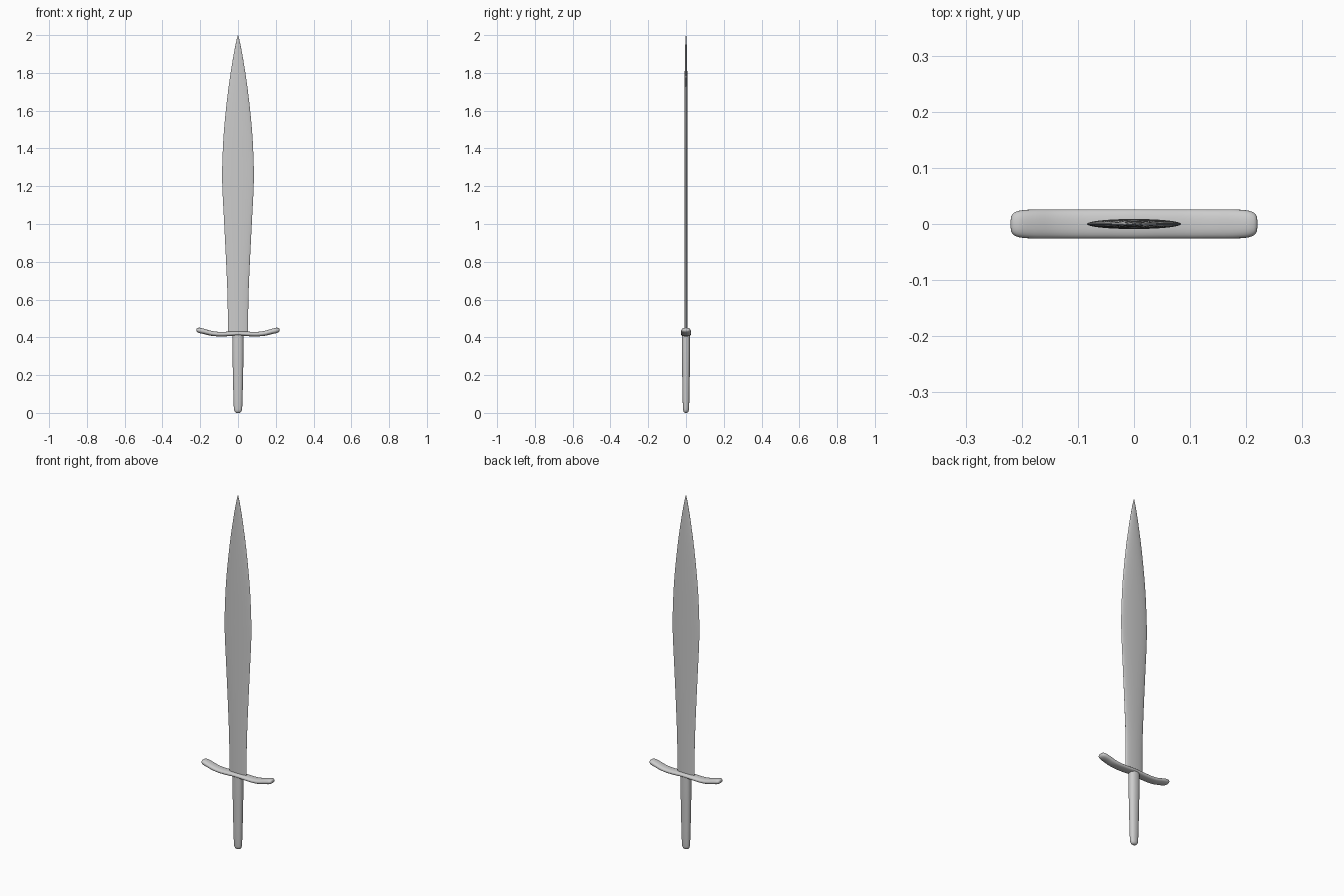
import bpy, bmesh, math
from mathutils import Vector

if "Cube" in bpy.data.objects:
    bpy.data.objects.remove(bpy.data.objects["Cube"])


def loft(name, rings):
    """Skin closed rings of points, capping both ends, with smooth shading."""
    bm = bmesh.new()
    loops = [[bm.verts.new(p) for p in ring] for ring in rings]
    n = len(loops[0])
    for a, b in zip(loops, loops[1:]):
        for i in range(n):
            bm.faces.new((a[i], a[(i + 1) % n], b[(i + 1) % n], b[i]))
    bm.faces.new(loops[0])
    bm.faces.new(loops[-1])
    bmesh.ops.recalc_face_normals(bm, faces=bm.faces)
    mesh = bpy.data.meshes.new(name)
    bm.to_mesh(mesh)
    bm.free()
    obj = bpy.data.objects.new(name, mesh)
    bpy.context.collection.objects.link(obj)
    bpy.ops.object.select_all(action='DESELECT')
    obj.select_set(True)
    bpy.context.view_layer.objects.active = obj
    bpy.ops.object.shade_smooth_by_angle(angle=math.radians(40))
    return obj


def oval(u, v, n=32, power=1.0):
    """Points of an oval with half sizes u and v; power < 1 squares it off."""
    pts = []
    for i in range(n):
        a = 2 * math.pi * i / n
        c, s = math.cos(a), math.sin(a)
        pts.append((u * math.copysign(abs(c) ** power, c),
                    v * math.copysign(abs(s) ** power, s)))
    return pts


def smooth_path(keys, steps=6):
    """Catmull-Rom interpolation through tuples of numbers."""
    k = [Vector(p) for p in keys]
    k = [2 * k[0] - k[1]] + k + [2 * k[-1] - k[-2]]
    out = []
    for a, b, c, d in zip(k, k[1:], k[2:], k[3:]):
        for i in range(steps):
            t = i / steps
            out.append(0.5 * (2 * b + (c - a) * t + (2 * a - 5 * b + 4 * c - d) * t * t
                              + (3 * b - a - 3 * c + d) * t ** 3))
    return out + [k[-2]]


# Blade: leaf-shaped outline (height, half width, half thickness)
blade_keys = [(0.415, 0.054, 0.009), (0.60, 0.055, 0.009), (0.80, 0.063, 0.009),
              (1.00, 0.073, 0.009), (1.20, 0.083, 0.009), (1.32, 0.083, 0.009),
              (1.50, 0.074, 0.009), (1.70, 0.053, 0.008), (1.85, 0.031, 0.006),
              (1.95, 0.013, 0.004), (2.00, 0.001, 0.001)]
loft("blade", [[(x, y, z) for x, y in oval(w, t)]
               for z, w, t in smooth_path(blade_keys)])

# Crossguard: upswept bar (x, centre height, half depth, half thickness)
half = [(0.0, 0.420, 0.026, 0.011), (0.05, 0.418, 0.026, 0.012),
        (0.10, 0.417, 0.026, 0.012), (0.14, 0.421, 0.026, 0.013),
        (0.175, 0.430, 0.026, 0.014), (0.20, 0.436, 0.0245, 0.0145),
        (0.212, 0.438, 0.021, 0.012), (0.218, 0.439, 0.015, 0.008),
        (0.220, 0.439, 0.006, 0.003)]
guard_keys = [(-x, z, d, t) for x, z, d, t in reversed(half[1:])] + half
loft("crossguard", [[(x, y, z + h) for y, h in oval(d, t, 24, 0.85)]
                    for x, z, d, t in smooth_path(guard_keys, 4)])

# Grip: tapered oval handle with a rounded foot
grip_keys = [(0.0, 0.008, 0.005), (0.003, 0.014, 0.010), (0.010, 0.019, 0.014),
             (0.025, 0.022, 0.016), (0.08, 0.024, 0.018), (0.20, 0.027, 0.020),
             (0.32, 0.029, 0.022), (0.42, 0.029, 0.022)]
loft("grip", [[(x, y, z) for x, y in oval(w, d, 32, 0.9)]
              for z, w, d in smooth_path(grip_keys, 4)])
